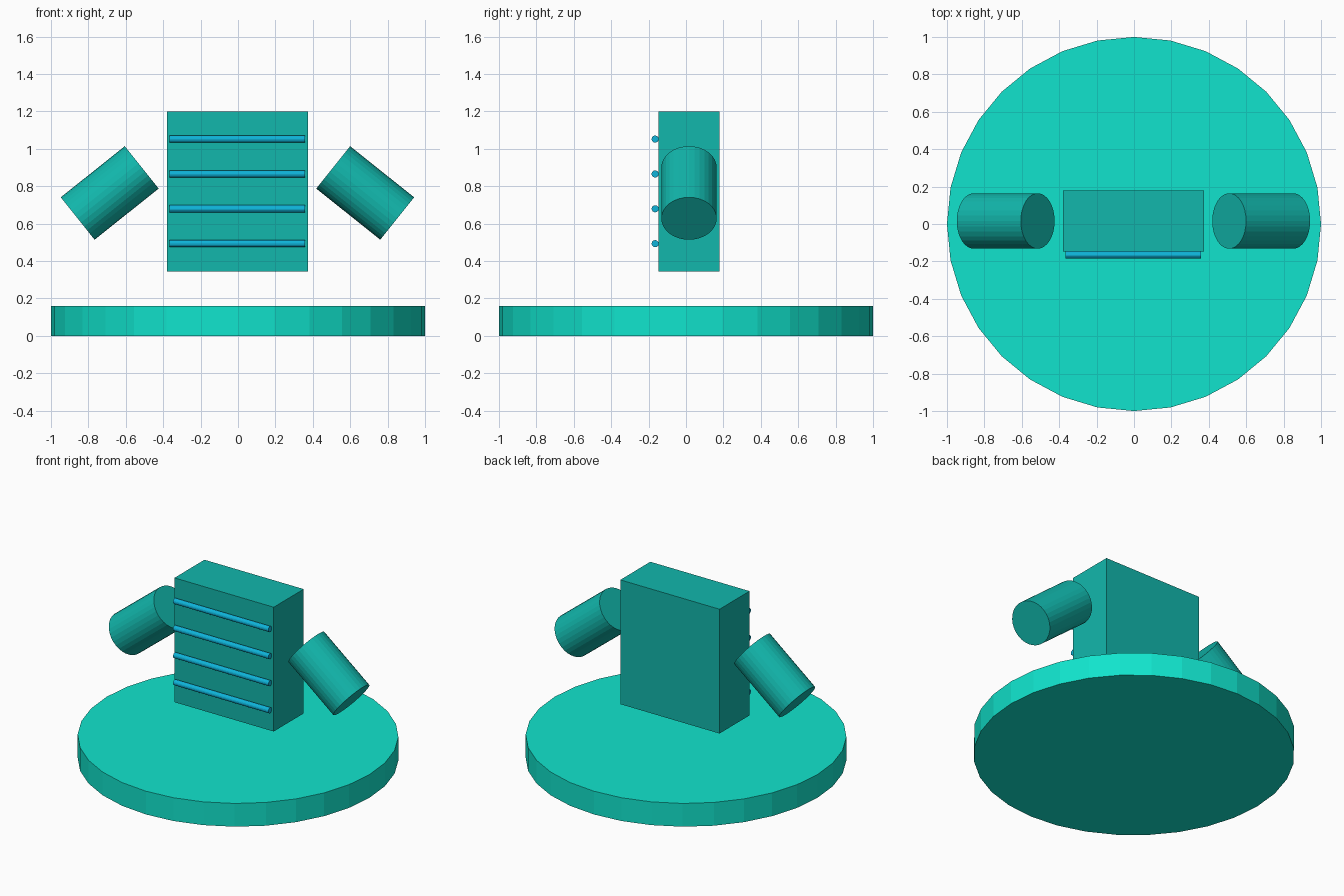
import bpy, math

if "Cube" in bpy.data.objects:
    bpy.data.objects.remove(bpy.data.objects["Cube"])

def material(name, rgb):
    m = bpy.data.materials.new(name)
    m.diffuse_color = (*rgb, 1)
    m.use_nodes = True
    m.node_tree.nodes["Principled BSDF"].inputs["Base Color"].default_value = m.diffuse_color
    return m

BASE = material("bright turquoise", (0.0056, 0.776, 0.61))
BODY = material("teal", (0.006, 0.474, 0.413))
BLUE = material("sky blue", (0.0044, 0.456, 0.70))
CX = -0.003  # shared centre of the floating parts

def finish(name, mat):
    ob = bpy.context.object
    ob.name = name
    ob.data.materials.append(mat)
    return ob

def cylinder(name, mat, loc, radius, depth, sides, tilt=0):
    bpy.ops.mesh.primitive_cylinder_add(vertices=sides, radius=radius, depth=depth,
                                        location=loc, rotation=(0, tilt, 0))
    return finish(name, mat)

# Round base disc
cylinder("base_disc", BASE, (0, 0, 0.08), 1, 0.16, 32)

# Floating body block
bpy.ops.mesh.primitive_cube_add(size=1, location=(CX, 0.016, 0.7725))
bpy.context.object.scale = (0.755, 0.326, 0.855)
finish("body_block", BODY)

# Horizontal rods across the front
for i in range(4):
    cylinder(f"front_rod_{i + 1}", BLUE, (CX, -0.165, 0.493 + i * 0.1863),
             0.019, 0.725, 16, math.pi / 2)

# Tilted arms, sloping down and outward
for side, name in ((-1, "left_arm"), (1, "right_arm")):
    arm = cylinder(name, BODY, (CX + side * 0.683, 0.016, 0.764), 0.148, 0.438, 32,
                   side * math.radians(90 + 38.6))
    arm.scale.x = 0.98
